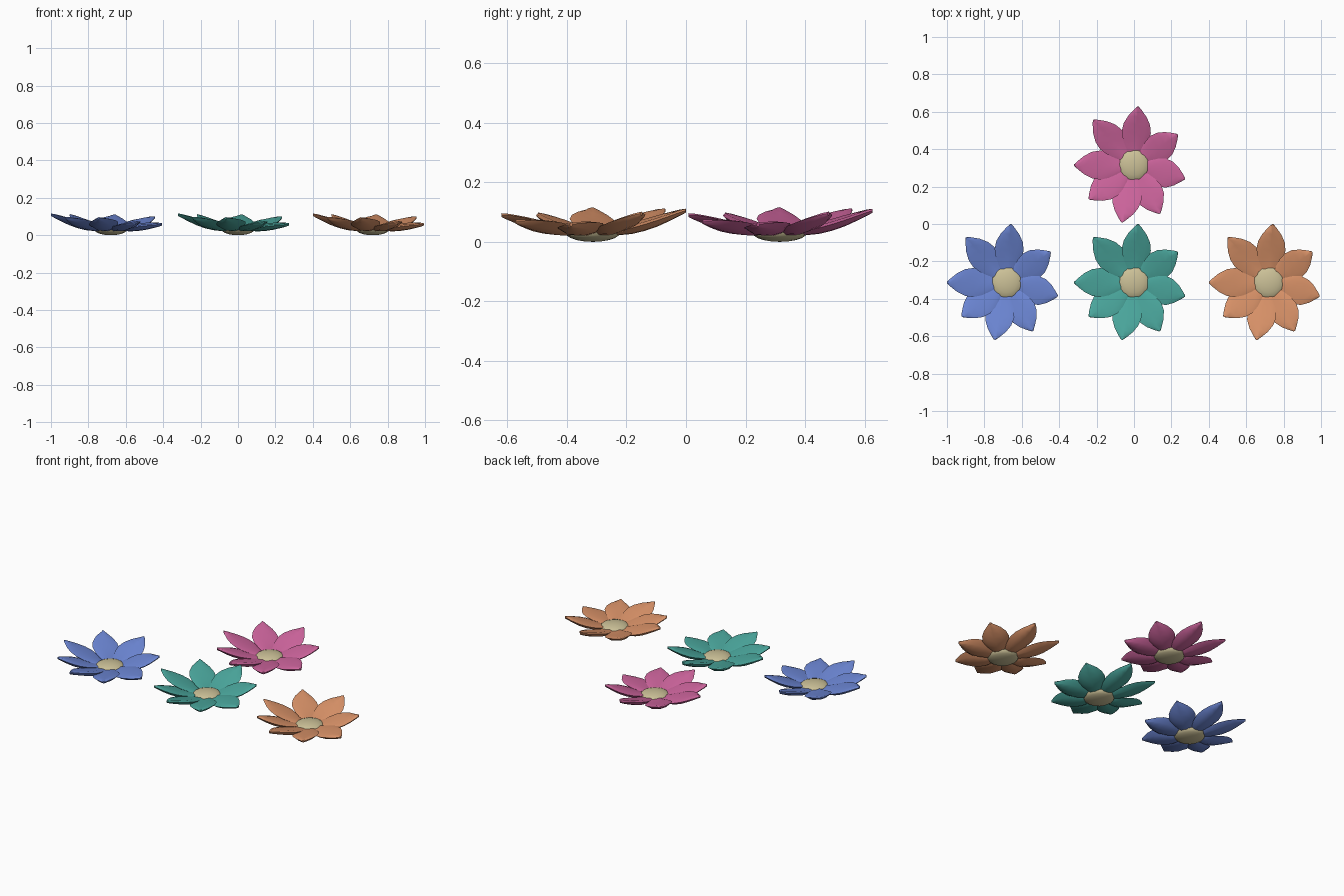
import bpy, bmesh
from math import cos, sin, radians
from mathutils import Matrix

if "Cube" in bpy.data.objects:
    bpy.data.objects.remove(bpy.data.objects["Cube"])

# petal heading (deg), length, tip height
PETALS = [(86, .313, .105), (35, .285, .095), (-15, .282, .058), (-62, .294, .068),
          (-102, .313, .09), (-143, .302, .092), (180, .32, .11), (132, .325, .106)]
# fraction of length, half width, fraction of rise, half thickness
STATIONS = [(.17, .028, .0, .008), (.28, .048, .02, .013), (.42, .068, .12, .016),
            (.56, .078, .28, .017), (.70, .071, .48, .016), (.83, .050, .70, .013),
            (.94, .022, .90, .010), (1.0, .004, 1.0, .007)]
# cross-section: sideways, thickness, lift of the cupped edges
SECTION = [(-1, 0, 1), (-.6, .8, .4), (0, .9, 0), (.6, .8, .4),
           (1, 0, 1), (.6, -.8, .3), (0, -1, 0), (-.6, -.8, .3)]
BASE_Z = .034


def material(name, colour):
    m = bpy.data.materials.new(name)
    m.diffuse_color = (*colour, 1)
    m.use_nodes = True
    m.node_tree.nodes["Principled BSDF"].inputs["Base Color"].default_value = m.diffuse_color
    return m


def finish(name, bm, mat, location):
    bmesh.ops.recalc_face_normals(bm, faces=bm.faces[:])
    me = bpy.data.meshes.new(name)
    bm.to_mesh(me)
    bm.free()
    me.materials.append(mat)
    ob = bpy.data.objects.new(name, me)
    ob.location = location
    bpy.context.collection.objects.link(ob)
    bpy.ops.object.select_all(action='DESELECT')
    ob.select_set(True)
    bpy.context.view_layer.objects.active = ob
    bpy.ops.object.shade_smooth_by_angle(angle=radians(40))


def add_petal(bm, heading, length, tip_z):
    a = radians(heading)
    rings = []
    for t, w, rise, th in STATIONS:
        ring = []
        for s, h, lift in SECTION:
            r, side = t * length, s * w
            # each petal leans a little so it overlaps its neighbour
            z = BASE_Z + rise * (tip_z - BASE_Z) + h * th + lift * w * .16 + side * .12
            ring.append(bm.verts.new((r * cos(a) - side * sin(a),
                                      r * sin(a) + side * cos(a), z)))
        rings.append(ring)
    n = len(SECTION)
    for lo, hi in zip(rings, rings[1:]):
        for i in range(n):
            bm.faces.new((lo[i], lo[(i + 1) % n], hi[(i + 1) % n], hi[i]))
    bm.faces.new(rings[0])
    bm.faces.new(rings[-1])


centre_mat = material("centre_tan", (.60, .53, .31))


def flower(label, location, colour):
    # ring of cupped petals
    bm = bmesh.new()
    for p in PETALS:
        add_petal(bm, *p)
    finish(label + "_petals", bm, material(label, colour), location)
    # flattened round centre
    bm = bmesh.new()
    bmesh.ops.create_uvsphere(bm, u_segments=16, v_segments=10, radius=1,
                              matrix=Matrix.Translation((0, 0, .031))
                              @ Matrix.Diagonal((.088, .092, .031, 1)))
    finish(label + "_centre", bm, centre_mat, location)


flower("blue_flower", (-.68, -.313, 0), (.15, .24, .66))
flower("teal_flower", (0, -.313, 0), (.07, .39, .34))
flower("orange_flower", (.72, -.313, 0), (.70, .29, .14))
flower("pink_flower", (0, .315, 0), (.62, .13, .34))
